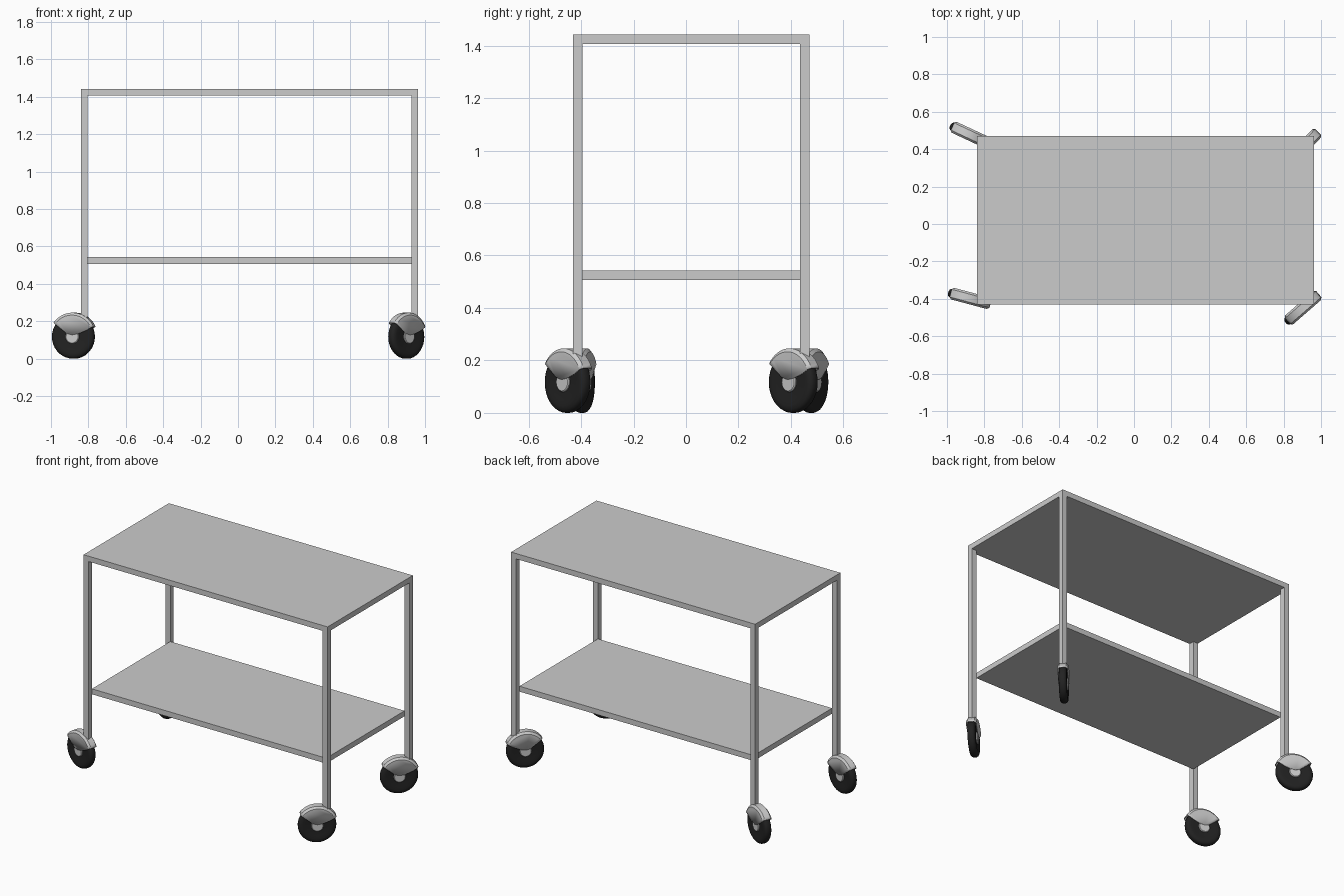
import bpy, bmesh
from math import radians, cos, sin, pi
from mathutils import Matrix, Vector

if "Cube" in bpy.data.objects:
    bpy.data.objects.remove(bpy.data.objects["Cube"])

rubber = bpy.data.materials.new("black_rubber")
rubber.diffuse_color = (0.016, 0.016, 0.016, 1)
rubber.use_nodes = True
rubber.node_tree.nodes["Principled BSDF"].inputs["Base Color"].default_value = rubber.diffuse_color

X0, X1, Y0, Y1 = -0.84, 0.963, -0.43, 0.47   # outer frame extents
T = 0.036                                    # tube and shelf thickness
WHEEL_Z, TRAIL = 0.117, 0.06


def finish(name, bm, matrix=None, mat=None):
    bmesh.ops.recalc_face_normals(bm, faces=bm.faces)
    mesh = bpy.data.meshes.new(name)
    bm.to_mesh(mesh)
    bm.free()
    ob = bpy.data.objects.new(name, mesh)
    bpy.context.collection.objects.link(ob)
    if matrix:
        ob.matrix_world = matrix
    if mat:
        mesh.materials.append(mat)
    return ob


def smooth(ob, angle=35):
    bpy.ops.object.select_all(action='DESELECT')
    ob.select_set(True)
    bpy.context.view_layer.objects.active = ob
    bpy.ops.object.shade_smooth_by_angle(angle=radians(angle))


def box(name, x0, x1, y0, y1, z0, z1):
    bm = bmesh.new()
    bmesh.ops.create_cube(bm, size=1)
    bmesh.ops.scale(bm, vec=(x1 - x0, y1 - y0, z1 - z0), verts=bm.verts)
    bmesh.ops.translate(bm, vec=((x0 + x1) / 2, (y0 + y1) / 2, (z0 + z1) / 2), verts=bm.verts)
    return finish(name, bm)


def lathe(name, profile, matrix, mat=None, steps=36):
    # profile of (radius, offset along y), spun round the local y axis
    bm = bmesh.new()
    vs = [bm.verts.new((r, y, 0)) for r, y in profile]
    es = [bm.edges.new(p) for p in zip(vs, vs[1:])]
    bmesh.ops.spin(bm, geom=vs + es, cent=(0, 0, 0), axis=(0, 1, 0),
                   angle=2 * pi, steps=steps, use_duplicate=False)
    bmesh.ops.remove_doubles(bm, verts=bm.verts, dist=1e-5)
    smooth(finish(name, bm, matrix, mat))


def hood(name, matrix):
    # arched fork cover: two cheek plates, chamfered shoulders, curved top
    bm = bmesh.new()
    n = 14
    angles = [radians(36 + (155 - 36) * i / n) for i in range(n + 1)]
    lower = [(-0.07, 0.03), (-0.035, 0.016), (0.0, 0.01), (0.03, 0.018)]

    def arc(r, y):
        return [bm.verts.new((r * cos(a), y, r * sin(a))) for a in angles]

    rows = [arc(0.116, -0.032), arc(0.129, -0.021), arc(0.129, 0.021), arc(0.116, 0.032)]
    for a, b in zip(rows, rows[1:]):
        for i in range(n):
            bm.faces.new((a[i], a[i + 1], b[i + 1], b[i]))
    for row, y in ((rows[0], -0.032), (rows[3], 0.032)):
        bm.faces.new(row + [bm.verts.new((u, y, v)) for u, v in lower])
    ob = finish(name, bm, matrix)
    sol = ob.modifiers.new("thickness", 'SOLIDIFY')
    sol.thickness = 0.005
    sol.offset = -1
    smooth(ob, 25)


# Shelves: the top covers the legs, the lower one fits between them
box("top_shelf", X0, X1, Y0, Y1, 1.407, 1.443)
box("lower_shelf", X0 + T, X1 - T, Y0 + T, Y1 - T, 0.507, 0.543)

# Rims joining the lower shelf to the legs share its corners; legs at each corner
tyre = [(0.03, -0.02), (0.07, -0.022), (0.09, -0.025), (0.105, -0.023), (0.113, -0.017),
        (0.117, -0.008), (0.117, 0.008), (0.113, 0.017), (0.105, 0.023), (0.09, 0.025),
        (0.07, 0.022), (0.03, 0.02), (0.03, -0.02)]
hub = [(0, -0.029), (0.033, -0.029), (0.037, -0.025), (0.037, 0.025), (0.033, 0.029), (0, 0.029)]

corners = {"front_left": (X0, Y0, 165), "front_right": (X1 - T, Y0, 221),
           "back_left": (X0, Y1 - T, 155), "back_right": (X1 - T, Y1 - T, 226)}
for side, (x, y, turn) in corners.items():
    box(side + "_leg", x, x + T, y, y + T, 0.21, 1.407)
    # Swivel castor trailing from the foot of the leg
    m = (Matrix.Translation((x + T / 2, y + T / 2, WHEEL_Z))
         @ Matrix.Rotation(radians(turn), 4, 'Z') @ Matrix.Translation((TRAIL, 0, 0)))
    lathe(side + "_tyre", tyre, m, rubber)
    lathe(side + "_wheel_hub", hub, m)
    hood(side + "_castor_hood", m)
